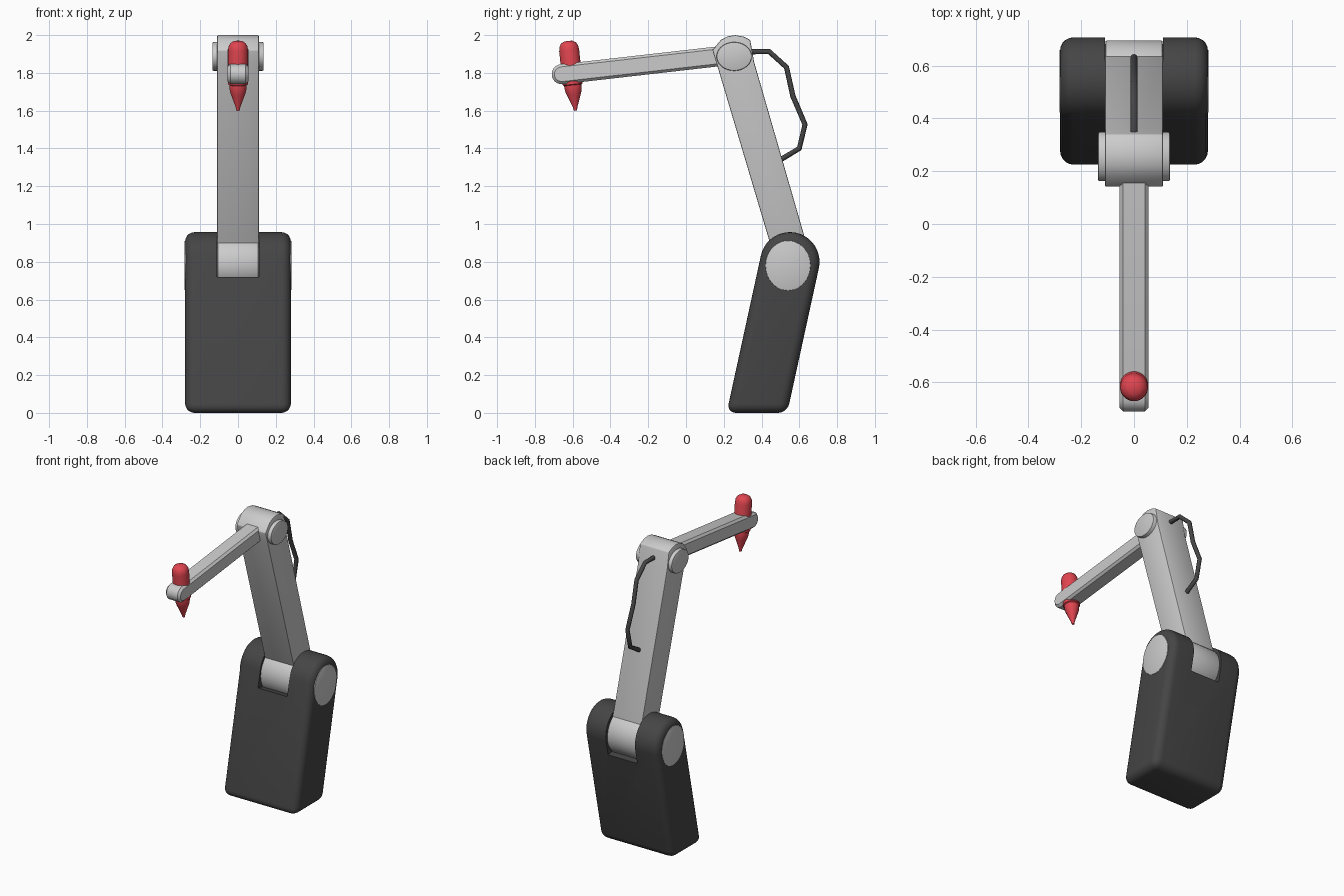
import bpy, bmesh
from math import sin, cos, radians, pi

if "Cube" in bpy.data.objects:
    bpy.data.objects.remove(bpy.data.objects["Cube"])


def colour(name, rgb):
    m = bpy.data.materials.new(name)
    m.diffuse_color = (*rgb, 1)
    m.use_nodes = True
    m.node_tree.nodes["Principled BSDF"].inputs["Base Color"].default_value = m.diffuse_color
    return m


RED = colour("red_plastic", (0.75, 0.06, 0.08))
DARK = colour("dark_grey", (0.06, 0.06, 0.06))


def add_object(name, bm, mat=None):
    bmesh.ops.recalc_face_normals(bm, faces=bm.faces)
    me = bpy.data.meshes.new(name)
    bm.to_mesh(me)
    bm.free()
    ob = bpy.data.objects.new(name, me)
    bpy.context.collection.objects.link(ob)
    if mat:
        me.materials.append(mat)
    return ob


def finish(ob, angle=35):
    """Apply modifiers, then smooth while keeping edges sharp."""
    bpy.ops.object.select_all(action='DESELECT')
    ob.select_set(True)
    bpy.context.view_layer.objects.active = ob
    for m in list(ob.modifiers):
        bpy.ops.object.modifier_apply(modifier=m.name)
    bpy.ops.object.shade_smooth_by_angle(angle=radians(angle))
    return ob


def prism(name, profile, half, mat=None, bevel=0.0, segs=3):
    """Extrude a (y, z) profile symmetrically along x."""
    bm = bmesh.new()
    a = [bm.verts.new((-half, y, z)) for y, z in profile]
    b = [bm.verts.new((half, y, z)) for y, z in profile]
    n = len(profile)
    bm.faces.new(a)
    bm.faces.new(b[::-1])
    for i in range(n):
        j = (i + 1) % n
        bm.faces.new((a[i], b[i], b[j], a[j]))
    ob = add_object(name, bm, mat)
    if bevel:
        m = ob.modifiers.new("bevel", 'BEVEL')
        m.width, m.segments = bevel, segs
        m.limit_method, m.angle_limit = 'ANGLE', radians(30)
    return ob


def arc(cy, cz, ry, rz, a0, a1, n):
    """Arc in the y-z plane, angles in degrees."""
    return [(cy + ry * cos(radians(a0 + (a1 - a0) * i / n)),
             cz + rz * sin(radians(a0 + (a1 - a0) * i / n))) for i in range(n + 1)]


def disc(name, cy, cz, ry, rz, half, bevel=0.006, mat=None):
    return finish(prism(name, arc(cy, cz, ry, rz, 0, 352.5, 47), half, mat, bevel, 2))


# Leaning base with a rounded top and a fork slot
base = prism("base", [(0.215, 0), (0.536, 0)] + arc(0.55, 0.80, 0.157, 0.157, -12, 168, 20),
             0.28, DARK, 0.05, 5)
slot = prism("slot_cutter", [(0.1, 0.765), (0.9, 0.63), (0.9, 1.2), (0.1, 1.2)], 0.11)
slot.hide_render = True
cut = base.modifiers.new("slot", 'BOOLEAN')
cut.operation, cut.object, cut.solver = 'DIFFERENCE', slot, 'EXACT'
finish(base)
bpy.data.objects.remove(slot)

# Pivot in the fork and its side covers
disc("lower_pivot", 0.545, 0.79, 0.15, 0.15, 0.1085)
disc("base_side_cover", 0.54, 0.78, 0.12, 0.133, 0.283)

# Lower arm with a flared, rounded head
finish(prism("lower_arm", [(0.48, 0.78), (0.66, 0.82), (0.36, 1.86), (0.34, 1.975), (0.305, 1.992),
                           (0.26, 2.0), (0.22, 1.993), (0.185, 1.975), (0.14, 1.92), (0.165, 1.84)],
             0.11, None, 0.006, 2))

# Elbow caps
disc("elbow_cap", 0.255, 1.887, 0.093, 0.076, 0.136)

# Forearm with chamfered edges and a rounded end
fore = [(0.22, 1.84), (0.22, 1.946)] + arc(-0.658, 1.793, 0.053, 0.053, 96, 276, 12)
finish(prism("forearm", fore, 0.055, None, 0.014, 1), 25)

# Pen: lathed body, collar and nib
pen_profile = [(0, 0.372), (0.022, 0.370), (0.04, 0.360), (0.05, 0.342), (0.053, 0.32),
               (0.053, 0.14), (0.046, 0.136), (0.046, 0.122), (0.042, 0.10), (0.036, 0.082),
               (0.012, 0.018), (0.008, 0.0), (0, 0)]
bm = bmesh.new()
vs = [bm.verts.new((r, 0, z)) for r, z in pen_profile]
es = [bm.edges.new(p) for p in zip(vs, vs[1:])]
bmesh.ops.spin(bm, geom=vs + es, cent=(0, 0, 0), axis=(0, 0, 1), angle=2 * pi, steps=32)
bmesh.ops.remove_doubles(bm, verts=bm.verts, dist=1e-4)
pen = add_object("pen", bm, RED)
pen.location = (0, -0.585, 1.60)
pen.rotation_euler.x = radians(6)
finish(pen)

# Cable looping behind the lower arm
path = [(0.33, 1.912), (0.44, 1.913), (0.532, 1.83), (0.566, 1.677),
        (0.63, 1.527), (0.60, 1.40), (0.50, 1.34)]
cu = bpy.data.curves.new("cable", 'CURVE')
cu.dimensions = '3D'
cu.bevel_depth, cu.bevel_resolution, cu.use_fill_caps = 0.014, 2, True
sp = cu.splines.new('POLY')
sp.points.add(len(path) - 1)
for p, (y, z) in zip(sp.points, path):
    p.co = (0, y, z, 1)
cu.materials.append(DARK)
bpy.context.collection.objects.link(bpy.data.objects.new("cable", cu))
